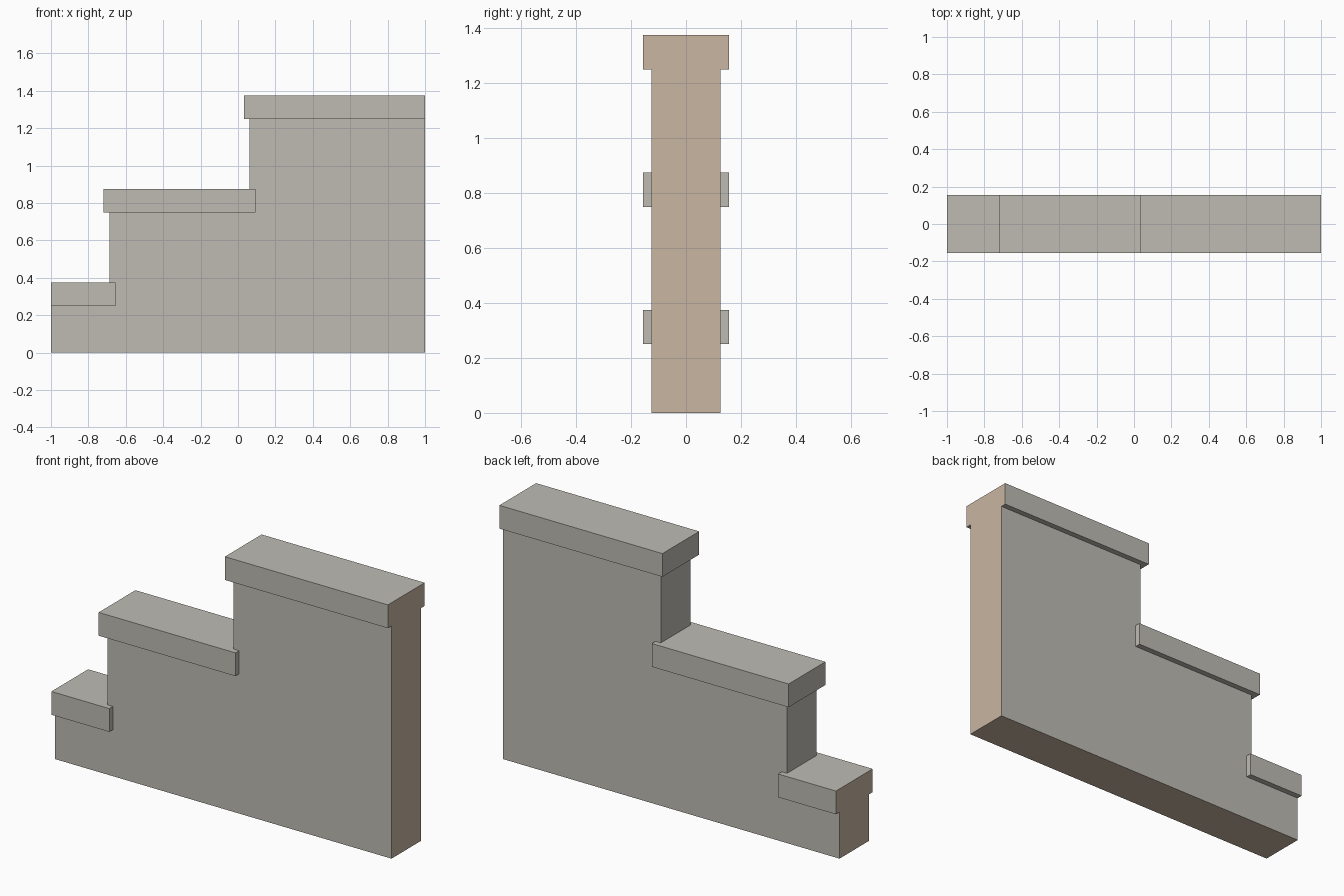
import bpy
import bmesh

if "Cube" in bpy.data.objects:
    bpy.data.objects.remove(bpy.data.objects["Cube"], do_unlink=True)


def make_material(name, color):
    mat = bpy.data.materials.new(name)
    mat.use_nodes = True
    mat.diffuse_color = color
    mat.node_tree.nodes["Principled BSDF"].inputs["Base Color"].default_value = color
    return mat


STONE = make_material("grey stone", (0.52, 0.50, 0.455, 1))
CUT = make_material("tan cut end", (0.58, 0.465, 0.355, 1))

END = 1.0           # half length of the wall
WALL_HALF = 0.125   # half thickness of the wall
CAP_HALF = 0.156    # half thickness of the coping
CAP_HEIGHT = 0.125


def extrude_profile(name, points, half):
    """Extrude an x-z outline along y; outer ends and base get the cut colour."""
    bm = bmesh.new()
    face = bm.faces.new([bm.verts.new((x, -half, z)) for x, z in points])
    grown = bmesh.ops.extrude_face_region(bm, geom=[face])
    verts = [g for g in grown["geom"] if isinstance(g, bmesh.types.BMVert)]
    bmesh.ops.translate(bm, verts=verts, vec=(0, 2 * half, 0))
    bmesh.ops.recalc_face_normals(bm, faces=bm.faces)
    for f in bm.faces:
        at_end = all(abs(abs(v.co.x) - END) < 1e-4 for v in f.verts) and abs(f.normal.x) > 0.9
        at_base = all(v.co.z < 1e-4 for v in f.verts)
        f.material_index = int(at_end or at_base)
    mesh = bpy.data.meshes.new(name)
    bm.to_mesh(mesh)
    bm.free()
    mesh.materials.append(STONE)
    mesh.materials.append(CUT)
    obj = bpy.data.objects.new(name, mesh)
    bpy.context.collection.objects.link(obj)
    return obj


# Steps: wall start, cap start, cap end, cap underside
steps = {
    "low": (-END, -END, -0.656, 0.25),
    "middle": (-0.688, -0.719, 0.094, 0.75),
    "high": (0.062, 0.031, END, 1.25),
}

# Stepped wall
outline = [(END, 0), (-END, 0)]
starts = [s[0] for s in steps.values()] + [END]
for (start, _, _, z), following in zip(steps.values(), starts[1:]):
    outline += [(start, z), (following, z)]
extrude_profile("stepped_wall", outline, WALL_HALF)

# Coping on each step
for level, (_, x0, x1, z) in steps.items():
    top = z + CAP_HEIGHT
    extrude_profile(level + "_coping", [(x0, z), (x1, z), (x1, top), (x0, top)], CAP_HALF)
